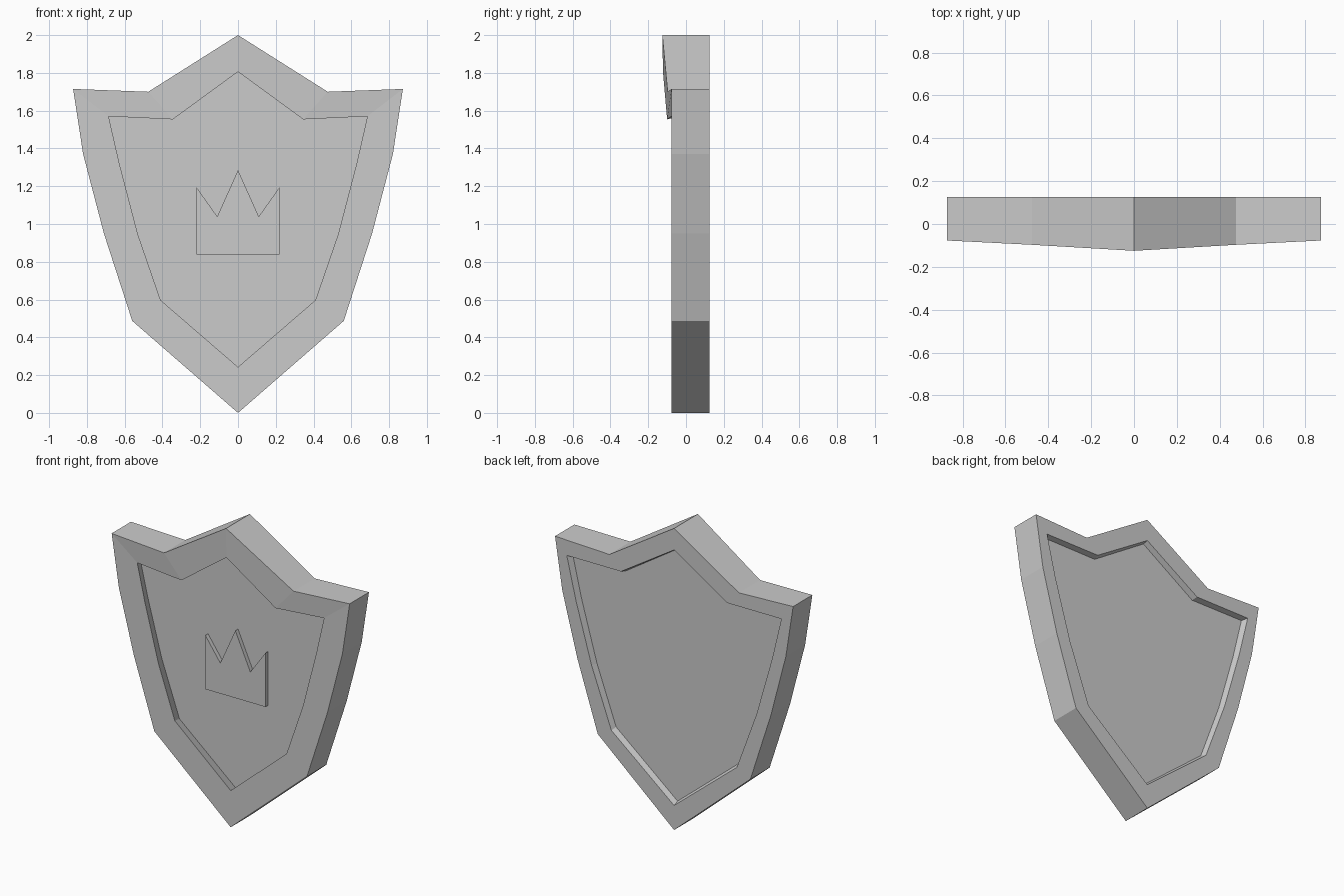
import bpy, bmesh

if "Cube" in bpy.data.objects:
    bpy.data.objects.remove(bpy.data.objects["Cube"])

# Right half outlines (x, z, front y), running from top centre to bottom tip
OUTER = [(0, 2.0, -0.125), (0.475, 1.70, -0.097), (0.873, 1.715, -0.077),
         (0.82, 1.37, -0.077), (0.71, 0.95, -0.077), (0.56, 0.487, -0.077), (0, 0, -0.077)]
INNER = [(0, 1.806, -0.122), (0.345, 1.554, -0.10), (0.685, 1.57, -0.077),
         (0.628, 1.32, -0.077), (0.53, 0.945, -0.077), (0.41, 0.597, -0.077), (0, 0.243, -0.077)]
# The opening widens towards the back
BACK_INNER = [(0, 1.857, 0.125), (0.39, 1.61, 0.125), (0.787, 1.61, 0.125),
              (0.72, 1.33, 0.125), (0.605, 0.93, 0.125), (0.46, 0.538, 0.125), (0, 0.163, 0.125)]
BACK, PANEL_FRONT, PANEL_BACK = 0.125, 0.0, 0.088


def mirrored(half):
    return half + [(-x, z, y) for x, z, y in reversed(half[1:-1])]


def add_loop(bm, half, y=None):
    return [bm.verts.new((x, fy if y is None else y, z)) for x, z, fy in mirrored(half)]


def wall_at(y):
    """Outline of the tapering opening at depth y."""
    out = []
    for a, b in zip(INNER, BACK_INNER):
        t = (y - a[2]) / (b[2] - a[2])
        out.append((a[0] + t * (b[0] - a[0]), a[1] + t * (b[1] - a[1]), y))
    return out


def bridge(bm, a, b):
    n = len(a)
    for i in range(n):
        j = (i + 1) % n
        bm.faces.new((a[i], a[j], b[j], b[i]))


def finish(bm, name):
    bmesh.ops.recalc_face_normals(bm, faces=bm.faces[:])
    mesh = bpy.data.meshes.new(name)
    bm.to_mesh(mesh)
    bm.free()
    obj = bpy.data.objects.new(name, mesh)
    bpy.context.collection.objects.link(obj)


# Shield body: raised rim around a panel recessed on both sides
bm = bmesh.new()
loops = [add_loop(bm, wall_at(PANEL_FRONT)), add_loop(bm, INNER), add_loop(bm, OUTER),
         add_loop(bm, OUTER, BACK), add_loop(bm, BACK_INNER), add_loop(bm, wall_at(PANEL_BACK))]
for a, b in zip(loops, loops[1:]):
    bridge(bm, a, b)
bm.faces.new(loops[0])
bm.faces.new(loops[-1])
finish(bm, "shield_body")

# Crown emblem raised from the front panel
CROWN = [(0, 1.285, 0), (0.11, 1.04, 0), (0.22, 1.195, 0), (0.22, 0.838, 0), (0, 0.838, 0)]
bm = bmesh.new()
front = add_loop(bm, CROWN, PANEL_FRONT - 0.028)
back = add_loop(bm, CROWN, PANEL_FRONT)
bridge(bm, front, back)
bm.faces.new(front)
finish(bm, "crown_emblem")
